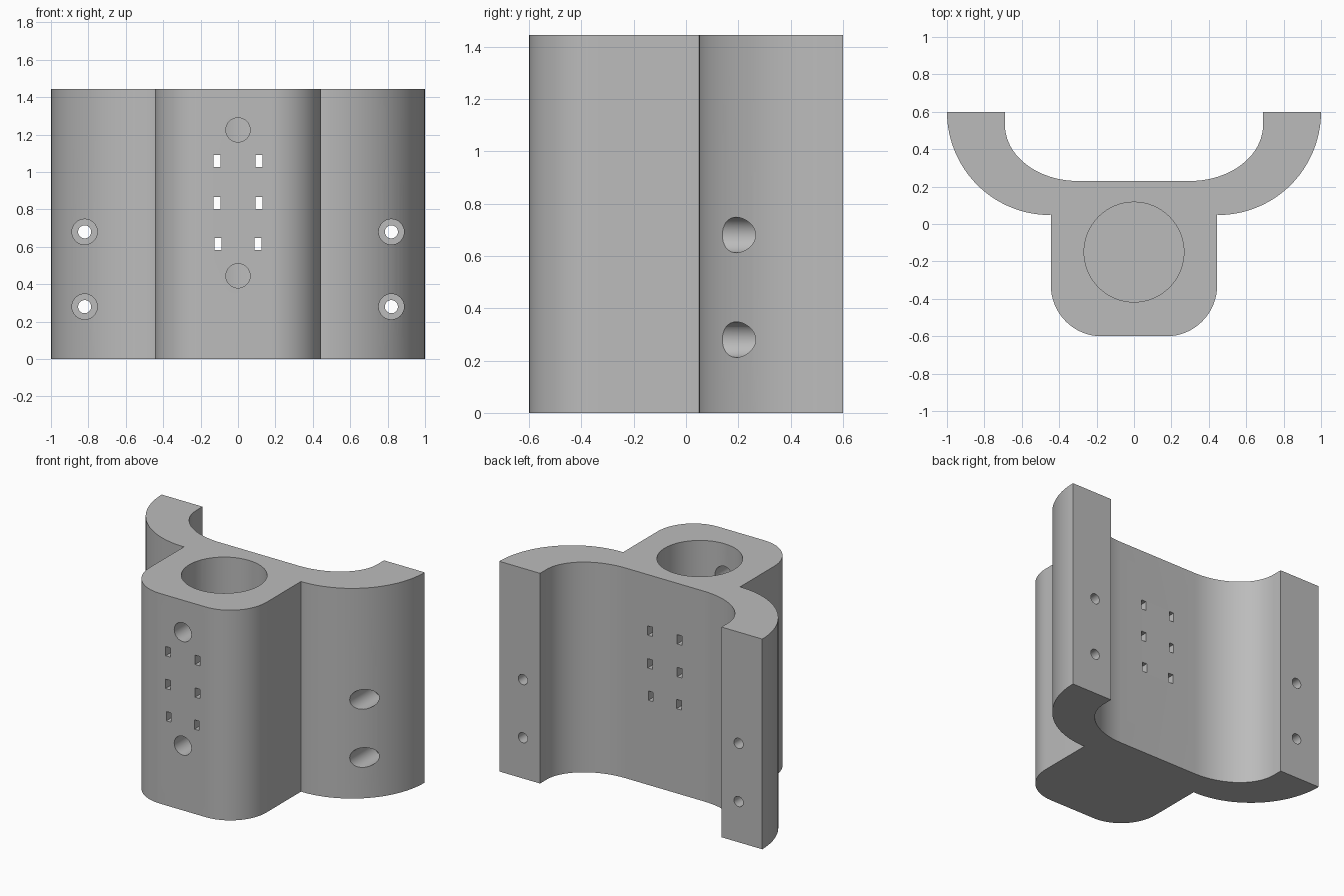
import bpy, math

if "Cube" in bpy.data.objects:
    bpy.data.objects.remove(bpy.data.objects["Cube"])

H = 1.445
grey = bpy.data.materials.new("plain grey")
grey.diffuse_color = (0.5, 0.5, 0.5, 1)
grey.use_nodes = True
grey.node_tree.nodes["Principled BSDF"].inputs["Base Color"].default_value = grey.diffuse_color


def arc(cx, cy, rx, ry, a0, a1, n):
    return [(cx + rx * math.cos(math.radians(a0 + (a1 - a0) * i / n)),
             cy + ry * math.sin(math.radians(a0 + (a1 - a0) * i / n))) for i in range(n + 1)]


def prism(name, outline, z0, z1):
    n = len(outline)
    verts = [(x, y, z) for z in (z0, z1) for x, y in outline]
    faces = [tuple(reversed(range(n))), tuple(range(n, 2 * n))]
    faces += [(i, (i + 1) % n, n + (i + 1) % n, n + i) for i in range(n)]
    me = bpy.data.meshes.new(name)
    me.from_pydata(verts, [], faces)
    me.materials.append(grey)
    ob = bpy.data.objects.new(name, me)
    bpy.context.collection.objects.link(ob)
    return ob


def cut(body, cutter):
    cutter.hide_render = True
    m = body.modifiers.new("cut", 'BOOLEAN')
    m.operation = 'DIFFERENCE'
    m.solver = 'EXACT'
    m.object = cutter
    bpy.context.view_layer.objects.active = body
    bpy.ops.object.modifier_apply(modifier=m.name)
    bpy.data.objects.remove(cutter)


def drill(body, x, z, r, y0, y1, n=32):
    # round hole running along y
    bpy.ops.mesh.primitive_cylinder_add(vertices=n, radius=r, depth=y1 - y0,
                                        location=(x, (y0 + y1) / 2, z),
                                        rotation=(math.pi / 2, 0, 0))
    c = bpy.context.object
    c.data.materials.append(grey)
    cut(body, c)


# Half outline: rounded front post, curved wing, hollow back; mirrored in x
half = (arc(0.175, -0.325, 0.27, 0.275, -90, 0, 16)
        + [(0.445, 0.05)]
        + arc(0.45, 0.6, 0.55, 0.552, -89, 0, 28)
        + [(0.69, 0.6)]
        + arc(0.30, 0.53, 0.39, 0.30, 0, -90, 20))
outline = half + [(-x, y) for x, y in reversed(half)]
body = prism("clamp_body", outline, 0, H)

# Vertical blind bore
cut(body, prism("bore", arc(0, -0.15, 0.267, 0.267, 0, 354.375, 63), 0.2, H + 0.1))

# Front holes into the bore
for z in (0.445, 1.225):
    drill(body, 0, z, 0.065, -0.7, -0.2)

# Counterbored screw holes in the wings
for s in (-1, 1):
    for z in (0.28, 0.68):
        drill(body, s * 0.82, z, 0.068, -0.1, 0.4)
        drill(body, s * 0.82, z, 0.035, 0.3, 0.7)

# Rectangular strap slots straight through the post
for x, z in ((0.112, 1.06), (0.112, 0.835), (0.107, 0.614)):
    for s in (-1, 1):
        w = 0.018
        sq = [(s * x - w, -0.7), (s * x + w, -0.7), (s * x + w, 0.4), (s * x - w, 0.4)]
        cut(body, prism("slot", sq, z - 0.032, z + 0.032))

# Smooth curves, sharp edges
bpy.ops.object.select_all(action='DESELECT')
body.select_set(True)
bpy.context.view_layer.objects.active = body
bpy.ops.object.shade_smooth_by_angle(angle=math.radians(30))
